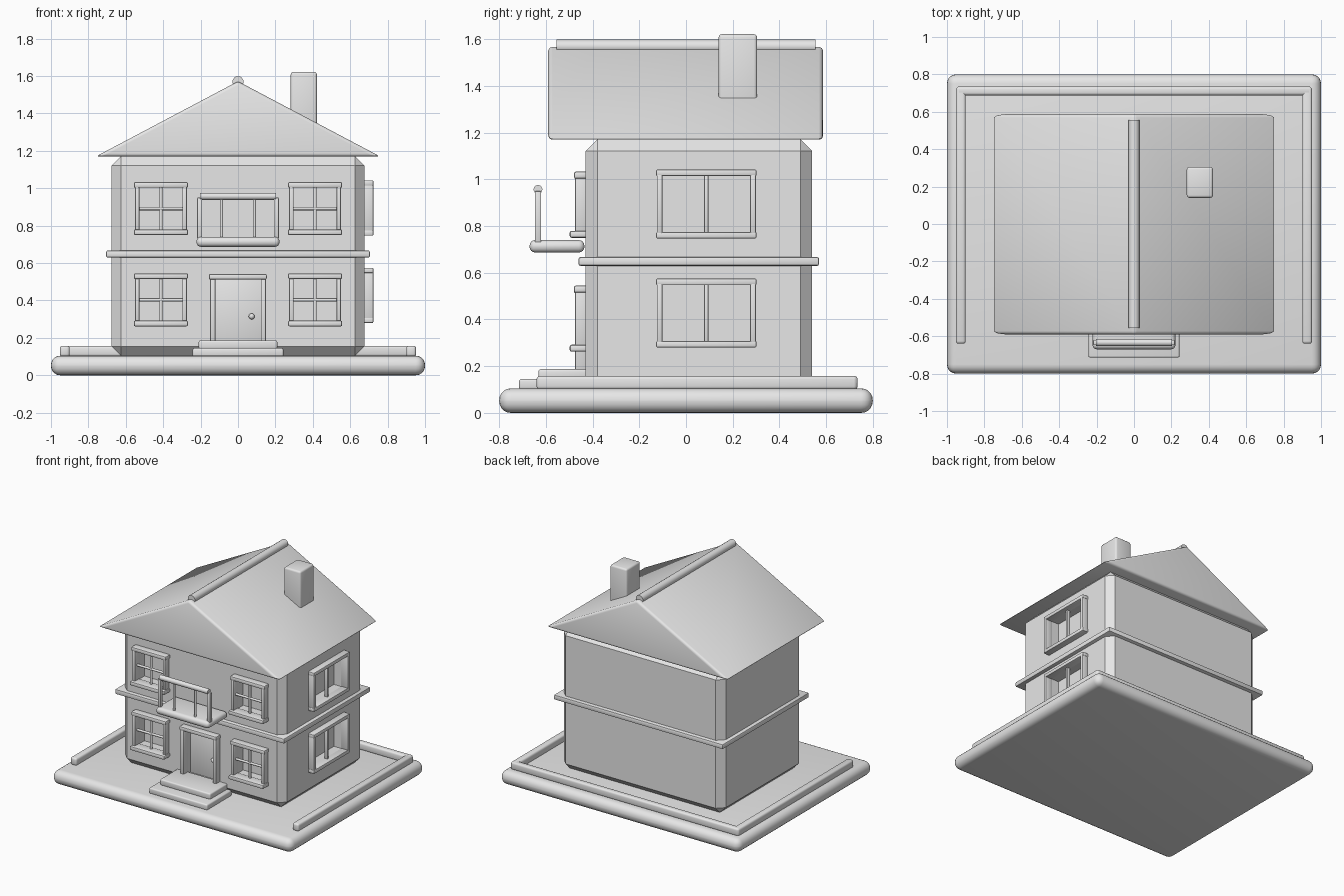
import bpy, bmesh, math
from mathutils import Matrix

if "Cube" in bpy.data.objects:
    bpy.data.objects.remove(bpy.data.objects["Cube"])

plaster = bpy.data.materials.new("pale_grey")
plaster.diffuse_color = (0.8, 0.8, 0.8, 1)
plaster.use_nodes = True
plaster.node_tree.nodes["Principled BSDF"].inputs["Base Color"].default_value = plaster.diffuse_color


def finish(name, bm, bevel=0, segs=3, smooth=True):
    """Bevel every edge, make the object and shade it."""
    if bevel:
        bmesh.ops.bevel(bm, geom=bm.edges[:], offset=bevel, segments=segs,
                        profile=0.5, affect='EDGES', clamp_overlap=True)
    bmesh.ops.recalc_face_normals(bm, faces=bm.faces[:])
    me = bpy.data.meshes.new(name)
    bm.to_mesh(me)
    bm.free()
    me.materials.append(plaster)
    ob = bpy.data.objects.new(name, me)
    bpy.context.collection.objects.link(ob)
    if smooth:
        bpy.ops.object.select_all(action='DESELECT')
        ob.select_set(True)
        bpy.context.view_layer.objects.active = ob
        bpy.ops.object.shade_smooth_by_angle(angle=math.radians(35))
    return ob


def box(name, x, y, z, bevel=0, segs=3, smooth=True):
    """Box from (min, max) ranges."""
    bm = bmesh.new()
    size = [r[1] - r[0] for r in (x, y, z)]
    mid = [(r[0] + r[1]) / 2 for r in (x, y, z)]
    bmesh.ops.create_cube(bm, size=1, matrix=Matrix.Translation(mid) @ Matrix.Diagonal((*size, 1)))
    return finish(name, bm, bevel, segs, smooth)


def rod(name, centre, radius, length, axis, sides=16):
    """Cylinder along the x, y or z axis."""
    turn = {'X': Matrix.Rotation(math.pi / 2, 4, 'Y'),
            'Y': Matrix.Rotation(math.pi / 2, 4, 'X'), 'Z': Matrix()}[axis]
    bm = bmesh.new()
    bmesh.ops.create_cone(bm, cap_ends=True, segments=sides, radius1=radius, radius2=radius,
                          depth=length, matrix=Matrix.Translation(centre) @ turn)
    return finish(name, bm)


FRONT, BACK, SIDE = -0.43, 0.54, 0.676   # wall planes
RECESS = 0.07                            # depth of the openings

# Ground slab and low garden kerb
box("ground_slab", (-1, 1), (-0.8, 0.8), (0, 0.105), 0.05, 5)
box("kerb_back", (-0.95, 0.95), (0.688, 0.735), (0.1, 0.158), 0.014)
for s, tag in ((-1, "left"), (1, "right")):
    box("kerb_" + tag, sorted((s * 0.9, s * 0.952)), (-0.64, 0.733), (0.1, 0.158), 0.014)

# House walls with chamfered edges
walls = box("walls", (-SIDE, SIDE), (FRONT, BACK), (0.105, 1.172), 0.05, 1, False)
box("storey_band", (-0.705, 0.705), (-0.46, 0.57), (0.63, 0.667), 0.008, 2)
openings = []

# Front windows with frame, sill and crossed glazing bars
for level, z0, z1 in (("lower", 0.262, 0.545), ("upper", 0.75, 1.033)):
    zm = (z0 + z1) / 2
    for xc, tag in ((-0.412, "left"), (0.412, "right")):
        n = f"front_window_{level}_{tag}_"
        box(n + "sill", (xc - 0.145, xc + 0.145), (-0.498, FRONT + 0.01), (z0, z0 + 0.03), 0.008, 2)
        box(n + "head", (xc - 0.145, xc + 0.145), (-0.48, FRONT + 0.01), (z1 - 0.03, z1), 0.008, 2)
        for s in (-1, 1):
            box(n + "jamb", sorted((xc + s * 0.115, xc + s * 0.138)), (-0.475, FRONT + 0.01),
                (z0 + 0.02, z1 - 0.02), 0.005, 2)
        rod(n + "bar_across", (xc, -0.445, zm), 0.009, 0.23, 'X', 12)
        rod(n + "bar_upright", (xc, -0.445, zm), 0.009, z1 - z0 - 0.05, 'Z', 12)
        openings.append(((xc - 0.117, xc + 0.117), (FRONT - 0.1, FRONT + RECESS), (z0 + 0.025, z1 - 0.025)))

# Right side windows, each with one centre bar
for level, z0, z1 in (("lower", 0.28, 0.575), ("upper", 0.747, 1.042)):
    n = f"side_window_{level}_"
    depth = (SIDE - 0.01, 0.724)
    ym = 0.087
    for part, a, b in (("sill", z0, z0 + 0.028), ("head", z1 - 0.028, z1)):
        box(n + part, depth, (ym - 0.215, ym + 0.215), (a, b), 0.006, 2)
    for s in (-1, 1):
        box(n + "jamb", depth, sorted((ym + s * 0.188, ym + s * 0.212)), (z0 + 0.02, z1 - 0.02), 0.005, 2)
    box(n + "bar", (SIDE - 0.01, SIDE + 0.015), (ym - 0.009, ym + 0.009), (z0 + 0.02, z1 - 0.02), 0.004, 2)
    openings.append(((SIDE - RECESS, SIDE + 0.1), (ym - 0.19, ym + 0.19), (z0 + 0.025, z1 - 0.025)))

# Door opening, leaf, frame and knob
openings.append(((-0.122, 0.126), (FRONT - 0.1, FRONT + RECESS), (0.17, 0.516)))
box("door", (-0.125, 0.128), (FRONT + 0.04, FRONT + 0.08), (0.165, 0.52), 0.005, 2)
box("door_head", (-0.156, 0.154), (-0.48, FRONT + 0.01), (0.512, 0.542), 0.008, 2)
for a, b in ((-0.15, -0.12), (0.122, 0.15)):
    box("door_jamb", (a, b), (-0.475, FRONT + 0.01), (0.17, 0.52), 0.006, 2)
bm = bmesh.new()
bmesh.ops.create_uvsphere(bm, u_segments=16, v_segments=10, radius=0.016,
                          matrix=Matrix.Translation((0.073, FRONT + 0.03, 0.315)))
finish("door_knob", bm)

# Cut the openings into the walls
for x, y, z in openings:
    cutter = box("opening_cutter", x, y, z, smooth=False)
    cutter.hide_render = True
    mod = walls.modifiers.new("opening", 'BOOLEAN')
    mod.operation, mod.solver, mod.object = 'DIFFERENCE', 'EXACT', cutter
    bpy.ops.object.select_all(action='DESELECT')
    bpy.context.view_layer.objects.active = walls
    walls.select_set(True)
    bpy.ops.object.modifier_apply(modifier=mod.name)
    bpy.data.objects.remove(cutter)

# Front steps
box("step_lower", (-0.243, 0.243), (-0.715, -0.42), (0.1, 0.145), 0.01)
box("step_upper", (-0.21, 0.21), (-0.632, -0.42), (0.14, 0.187), 0.01)

# Balcony with posts, balusters and handrail
box("balcony_slab", (-0.222, 0.222), (-0.67, -0.435), (0.687, 0.74), 0.024, 4)
for s in (-1, 1):
    box("balcony_post", (s * 0.205 - 0.013, s * 0.205 + 0.013), (-0.647, -0.62), (0.73, 0.95), 0.004, 2)
    rod("balcony_baluster", (s * 0.088, -0.634, 0.84), 0.008, 0.22, 'Z', 12)
rod("balcony_handrail", (0, -0.634, 0.957), 0.019, 0.405, 'X')

# Gabled roof, ridge cap and chimney
bm = bmesh.new()
gable = [bm.verts.new((x, -0.59, z)) for x, z in ((-0.76, 1.17), (0.76, 1.17), (0, 1.572))]
face = bm.faces.new(gable)
ext = bmesh.ops.extrude_face_region(bm, geom=[face])
bmesh.ops.translate(bm, vec=(0, 1.177, 0), verts=[v for v in ext["geom"] if isinstance(v, bmesh.types.BMVert)])
bmesh.ops.recalc_face_normals(bm, faces=bm.faces[:])
finish("roof", bm, 0.018, 3)
rod("ridge_cap", (0, 0, 1.569), 0.03, 1.11, 'Y')
box("chimney", (0.282, 0.422), (0.14, 0.305), (1.25, 1.622), 0.014)
